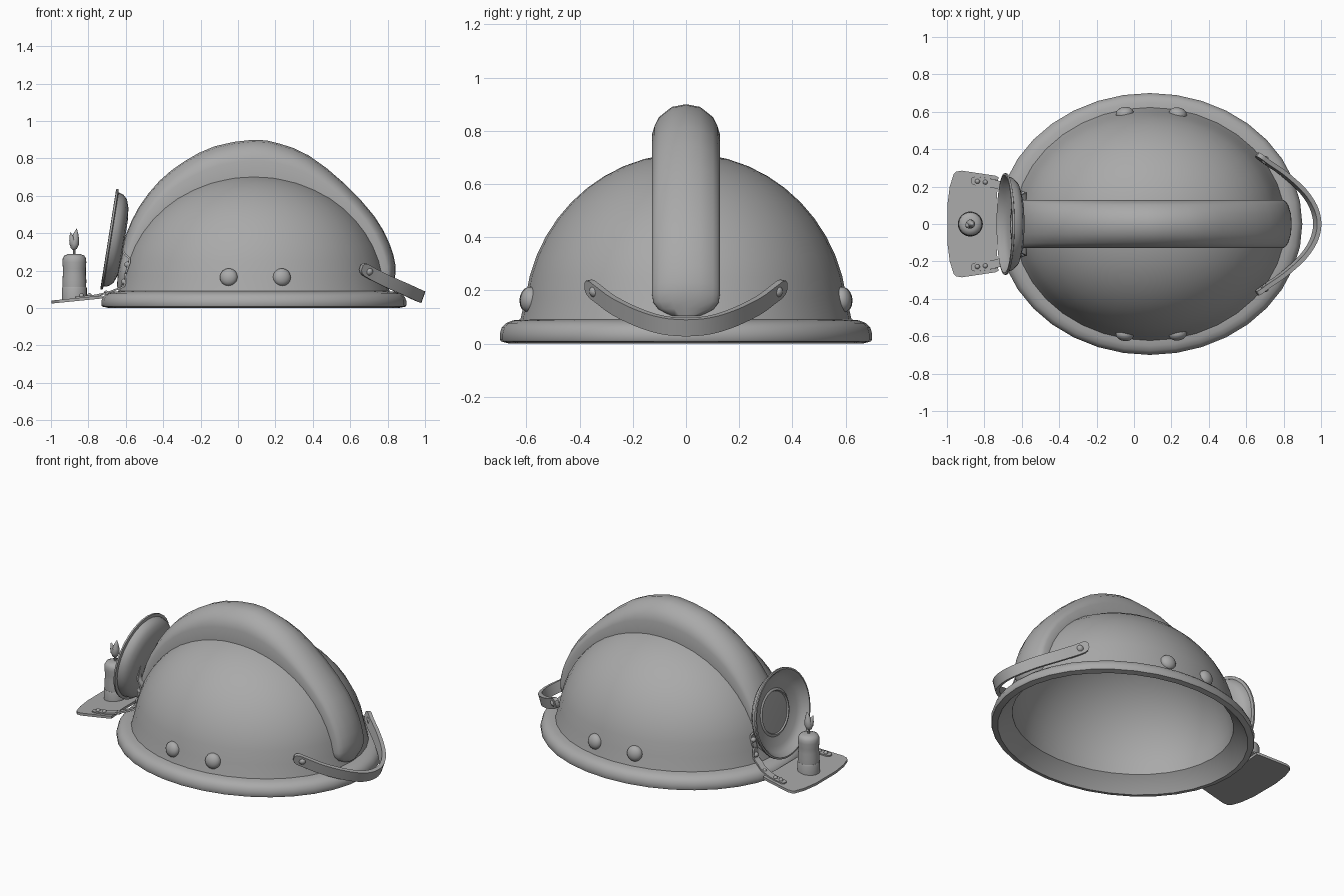
import bpy, bmesh, math
from mathutils import Vector, Matrix

if "Cube" in bpy.data.objects:
    bpy.data.objects.remove(bpy.data.objects["Cube"])

grey = bpy.data.materials.new("plain_grey")
grey.use_nodes = True
grey.diffuse_color = (0.4, 0.4, 0.4, 1)
grey.node_tree.nodes["Principled BSDF"].inputs["Base Color"].default_value = (0.4, 0.4, 0.4, 1)

CX, CZ = 0.085, 0.09           # centre of the shell
RX, RY = 0.815, 0.70           # brim radii
DOME = 0.87                    # dome radius as a share of the brim
DX, DY, DZ = RX * DOME, RY * DOME, 0.625


def finish(name, bm, angle=40):
    bmesh.ops.remove_doubles(bm, verts=bm.verts, dist=1e-5)
    bmesh.ops.recalc_face_normals(bm, faces=bm.faces)
    mesh = bpy.data.meshes.new(name)
    bm.to_mesh(mesh)
    bm.free()
    mesh.materials.append(grey)
    mesh.shade_smooth()
    mesh.set_sharp_from_angle(angle=math.radians(angle))
    obj = bpy.data.objects.new(name, mesh)
    bpy.context.collection.objects.link(obj)


def skin(name, rings, caps=True, angle=40):
    """Join closed rings of points into one surface."""
    bm = bmesh.new()
    loops = [[bm.verts.new(p) for p in ring] for ring in rings]
    n = len(loops[0])
    for a, b in zip(loops, loops[1:]):
        for i in range(n):
            j = (i + 1) % n
            bm.faces.new((a[i], a[j], b[j], b[i]))
    if caps:
        bm.faces.new(loops[0])
        bm.faces.new(loops[-1])
    finish(name, bm, angle)


def lathe(name, profile, sx=1, sy=1, loc=(0, 0, 0), axis=(0, 0, 1), segs=32, angle=40):
    """Turn (radius, height) points around an axis."""
    place = Matrix.Translation(loc) @ Vector(axis).to_track_quat('Z', 'Y').to_matrix().to_4x4()
    turn = [2 * math.pi * i / segs for i in range(segs)]
    rings = [[place @ Vector((r * sx * math.cos(t), r * sy * math.sin(t), z)) for t in turn]
             for r, z in profile]
    skin(name, rings, False, angle)


def smooth_path(points, steps=3):
    """Catmull-Rom curve through the points."""
    p = [Vector(q) for q in points]
    p = [2 * p[0] - p[1]] + p + [2 * p[-1] - p[-2]]
    out = []
    for a, b, c, d in zip(p, p[1:], p[2:], p[3:]):
        for k in range(steps):
            t = k / steps
            out.append(0.5 * (2 * b + (c - a) * t + (2 * a - 5 * b + 4 * c - d) * t ** 2
                              + (3 * b - a - 3 * c + d) * t ** 3))
    return out + [p[-2]]


def band(name, points, side, width, thick):
    """Flat strap with rounded ends along a path."""
    path = smooth_path(points)
    side = Vector(side).normalized()
    frames = []
    for i, p in enumerate(path):
        tan = (path[min(i + 1, len(path) - 1)] - path[max(i - 1, 0)]).normalized()
        frames.append((p, tan, tan.cross(side).normalized(), 1))
    first, last = frames[0], frames[-1]
    for share, reach in ((0.8, 0.3), (0.4, 0.46)):
        frames.insert(0, (first[0] - first[1] * width * reach, first[1], first[2], share))
        frames.append((last[0] + last[1] * width * reach, last[1], last[2], share))
    rings = []
    for p, tan, nor, share in frames:
        w, t = side * width / 2 * share, nor * thick / 2
        rings.append([p + w + t, p + w - t, p - w - t, p - w + t])
    skin(name, rings)


def rivet(name, loc, normal, radius, height):
    arc = [math.pi / 2 * i / 5 for i in range(6)]
    lathe(name, [(0, -height / 2), (radius, -height / 2)]
          + [(radius * math.cos(a), height * math.sin(a)) for a in arc], loc=loc, axis=normal, segs=16)


def dome_normal(x, y, z):
    return Vector(((x - CX) / DX ** 2, y / DY ** 2, (z - CZ) / DZ ** 2)).normalized()


def dome_x(y, z, sign):
    return CX + sign * DX * math.sqrt(1 - (y / DY) ** 2 - ((z - CZ) / DZ) ** 2)


def dome_y(x, z):
    return DY * math.sqrt(1 - ((x - CX) / DX) ** 2 - ((z - CZ) / DZ) ** 2)


# Shell: hollow dome and sloping brim in one turned profile
arc = [math.pi / 2 * i / 12 for i in range(13)]
inner = [(0.84 * math.cos(a), CZ + 0.6 * math.sin(a)) for a in reversed(arc)]
brim = [(0.90, 0.05), (0.95, 0), (0.995, 0.008), (1, 0.015), (1, 0.038), (0.99, 0.06),
        (0.967, 0.077), (0.93, 0.087), (0.89, 0.09)]
outer = [(DOME * math.cos(a), CZ + DZ * math.sin(a)) for a in arc[1:]]
lathe("helmet_shell", inner + brim + outer, RX, RY, (CX, 0, 0), segs=36)

# Crest: rounded ridge rising from the dome, narrowing at its lower ends
ridge = smooth_path([(-0.648, 0, 0.11), (-0.635, 0, 0.25), (-0.60, 0, 0.39), (-0.53, 0, 0.54),
                     (-0.42, 0, 0.68), (-0.286, 0, 0.785), (-0.125, 0, 0.865), (0.08, 0, 0.90),
                     (0.22, 0, 0.88), (0.38, 0, 0.815), (0.57, 0, 0.665), (0.73, 0, 0.49),
                     (0.81, 0, 0.345), (0.842, 0, 0.23), (0.838, 0, 0.16), (0.82, 0, 0.103)], 2)
half = [(1, 1), (1, 0.55), (0.93, 0.4), (0.8, 0.24), (0.42, 0.05)]
section = half + [(0, 0)] + [(-w, d) for w, d in reversed(half)]
rings = []
centre = Vector((CX, 0, CZ))
for p in ridge:
    ray = p - centre
    base = centre + ray * 0.973 / math.hypot(ray.x / DX, ray.z / DZ)
    width = 0.127 * math.sqrt(1 - (max(0, 0.18 - p.z) / 0.085) ** 2)
    rings.append([p.lerp(base, d) + Vector((0, width * w, 0)) for w, d in section])
skin("crest", rings, angle=50)

# Large side rivets
for sign, side in ((-1, "right"), (1, "left")):
    for x, place in ((-0.05, "fore"), (0.235, "aft")):
        y = sign * dome_y(x, 0.165)
        rivet(f"{side}_{place}_rivet", (x, y, 0.165), dome_normal(x, y, 0.165), 0.048, 0.032)

# Hanging strap with its two end rivets
drop = [(0.68, 0.355, 0.205), (0.72, 0.325, 0.182), (0.80, 0.27, 0.142), (0.90, 0.18, 0.098),
        (0.96, 0.09, 0.07)]
loop = drop + [(0.98, 0, 0.062)] + [(x, -y, z) for x, y, z in reversed(drop)]
band("chin_strap", loop, (0.33, 0, 0.94), 0.066, 0.024)
for sign in (-1, 1):
    x, y, z = 0.698, 0.342 * sign, 0.195
    rivet("strap_rivet", (x, y, z), dome_normal(x, y, z), 0.022, 0.024)

# Lamp reflector: rounded bowl with a thin lip and a raised centre ring
facing = Vector((-0.988, 0, 0.157))
lathe("reflector_dish",
      [(0, -0.082), (0.11, -0.082), (0.18, -0.075), (0.225, -0.06), (0.248, -0.036), (0.255, -0.01),
       (0.272, -0.006), (0.272, 0.004), (0.262, 0.006), (0.25, -0.005), (0.235, -0.028),
       (0.2, -0.044), (0.145, -0.056), (0.138, -0.05), (0.131, -0.05), (0.126, -0.058), (0, -0.055)],
      loc=(-0.688, 0, 0.368), axis=facing, segs=36, angle=50)

# Candle plate
edge = [(-0.735, 0.12), (-0.725, 0.25), (-0.74, 0.258), (-0.92, 0.285), (-0.95, 0.28),
        (-0.965, 0.265), (-0.985, 0.2), (-0.998, 0.1)]
outline = edge + [(x, -y) for x, y in reversed(edge)]
skin("candle_plate", [[(x, y, 0.024 + (x + 1) * 0.1 + h) for x, y in outline] for h in (0, 0.016)])

# Brackets holding the plate and the reflector
for sign, side in ((-1, "right"), (1, "left")):
    foot, top = dome_x(0.155, 0.12, -1), dome_x(0.155, 0.17, -1)
    arm = [(-0.85, 0.23, 0.058), (-0.77, 0.22, 0.066), (-0.70, 0.20, 0.082), (-0.65, 0.175, 0.10),
           (foot - 0.008, 0.155, 0.12), (top - 0.008, 0.155, 0.165)]
    band(f"{side}_plate_bracket", [(x, y * sign, z) for x, y, z in arm], (0, 1, 0), 0.046, 0.01)
    tab = [(dome_x(0.155, 0.2, -1) - 0.006, 0.155, 0.2), (dome_x(0.155, 0.26, -1) - 0.006, 0.15, 0.26),
           (-0.613, 0.13, 0.30), (-0.61, 0.11, 0.37)]
    band(f"{side}_dish_bracket", [(x, y * sign, z) for x, y, z in tab], (0, 1, 0), 0.036, 0.01)
    for x, y in ((-0.837, 0.228), (-0.795, 0.224), (-0.705, 0.205)):
        rivet(f"{side}_plate_rivet", (x, y * sign, 0.065 + 0.15 * max(0, x + 0.8)), (0, 0, 1), 0.013, 0.014)
    for z in (0.14, 0.23):
        x, y = dome_x(0.155, z, -1), 0.155 * sign
        n = dome_normal(x, y, z)
        rivet(f"{side}_bracket_rivet", Vector((x, y, z)) + n * 0.012, n, 0.016, 0.014)

# Candle, wick and flame
CANDLE = (-0.875, 0, 0)
lathe("candle_holder", [(0, 0.046), (0.067, 0.046), (0.067, 0.105), (0.064, 0.113), (0, 0.113)],
      loc=CANDLE, segs=24)
lathe("candle", [(0, 0.1), (0.063, 0.1), (0.064, 0.15), (0.061, 0.18), (0.061, 0.21), (0.064, 0.245),
                 (0.062, 0.265), (0.054, 0.28), (0.035, 0.288), (0, 0.29)], loc=CANDLE, segs=24)
lathe("wick", [(0, 0.28), (0.007, 0.28), (0.007, 0.33), (0, 0.33)], loc=CANDLE, segs=8)
teardrop = [(0, 0), (0.016, 0.01), (0.025, 0.035), (0.021, 0.065), (0.011, 0.095), (0, 0.12)]
lathe("flame", teardrop, loc=(-0.88, 0, 0.308), axis=(0.15, 0, 1), segs=12, angle=60)
lathe("flame_tongue", [(r * 0.75, z * 0.8) for r, z in teardrop], loc=(-0.876, 0, 0.315),
      axis=(-0.22, -0.15, 1), segs=12, angle=60)
